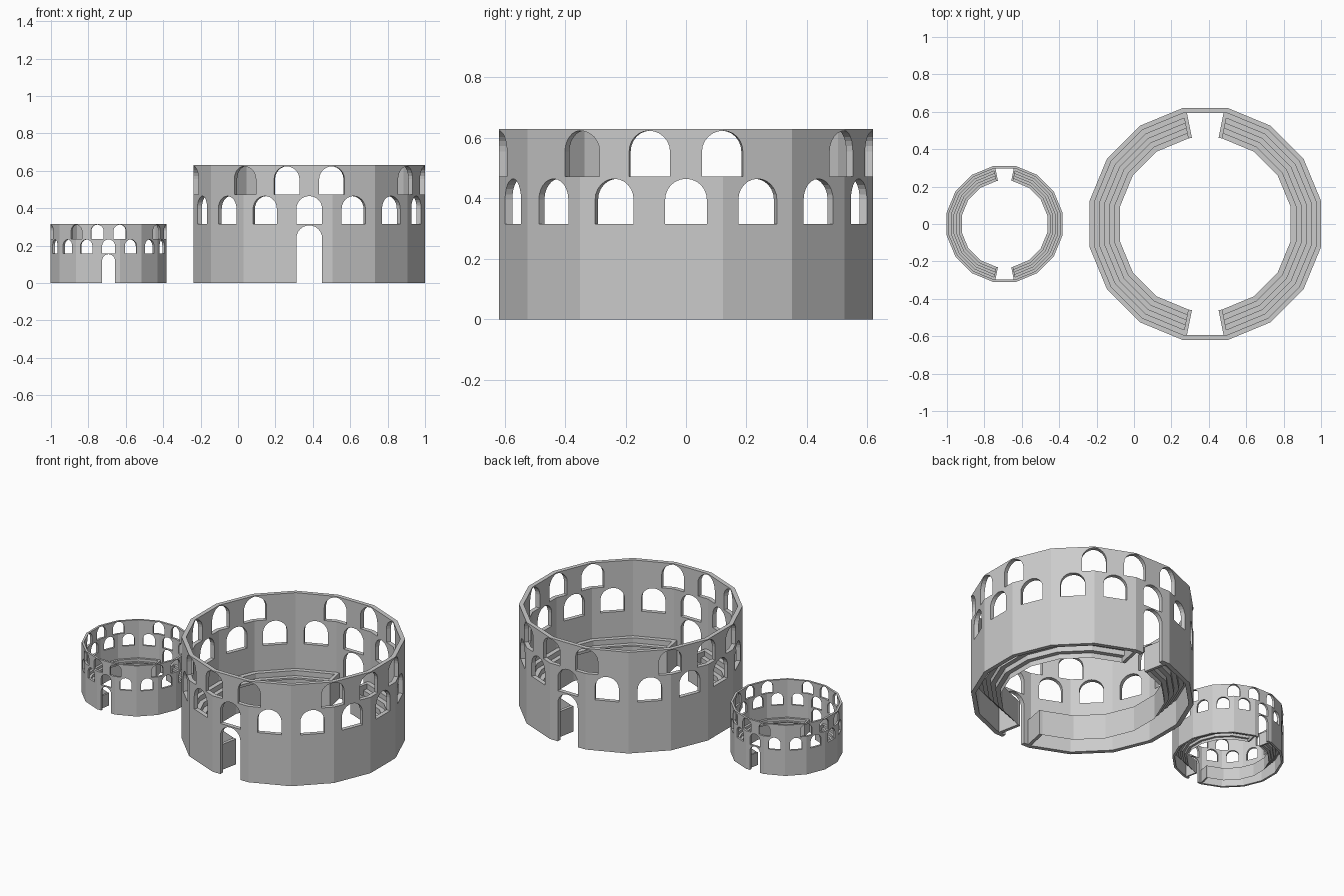
import bpy, bmesh, math
from mathutils import Matrix, Vector

if "Cube" in bpy.data.objects:
    bpy.data.objects.remove(bpy.data.objects["Cube"])

N = 16
STEP = 2 * math.pi / N
HALF = STEP / 2
OUTER, INNER, ARENA = 0.619, 0.593, 0.457   # distances to the flats
HEIGHT, SEAT_TOP = 0.63, 0.158
BIG, SMALL = (0.381, 1.0), (-0.692, 0.5)    # x position and scale


def ring_point(apothem, z, angle):
    r = apothem / math.cos(HALF)
    return Vector((r * math.cos(angle), r * math.sin(angle), z))


def sweep(bm, profile, angles, closed_profile=False, closed_ring=False):
    rings = [[bm.verts.new(ring_point(a, z, t)) for a, z in profile] for t in angles]
    n, m = len(profile), len(rings)
    for i in range(m if closed_ring else m - 1):
        p, q = rings[i], rings[(i + 1) % m]
        for j in range(n if closed_profile else n - 1):
            k = (j + 1) % n
            bm.faces.new((p[j], q[j], q[k], p[k]))


def prism(bm, outline, direction):
    base = [bm.verts.new(p) for p in outline]
    face = bm.faces.new(base)
    out = bmesh.ops.extrude_face_region(bm, geom=[face])
    bmesh.ops.translate(bm, vec=direction,
                        verts=[g for g in out["geom"] if isinstance(g, bmesh.types.BMVert)])


def make(name, bm, fix_normals=True):
    if fix_normals:
        bmesh.ops.recalc_face_normals(bm, faces=bm.faces)
    mesh = bpy.data.meshes.new(name)
    bm.to_mesh(mesh)
    bm.free()
    ob = bpy.data.objects.new(name, mesh)
    bpy.context.collection.objects.link(ob)
    return ob


def arch(bm, angle, z0, z1, half_width=0.069):
    spring = z1 - half_width
    pts = [(-half_width, z0), (half_width, z0)]
    pts += [(half_width * math.cos(math.pi * i / 12),
             spring + half_width * math.sin(math.pi * i / 12)) for i in range(13)]
    turn = Matrix.Rotation(angle, 3, 'Z')
    prism(bm, [turn @ Vector((0.54, y, z)) for y, z in pts], turn @ Vector((0.15, 0, 0)))


# outer wall
bm = bmesh.new()
sweep(bm, [(INNER, 0), (OUTER, 0), (OUTER, HEIGHT), (INNER, HEIGHT)],
      [HALF + i * STEP for i in range(N)], True, True)
wall = make("arena_wall", bm)

# arched openings: lower row on flats, upper row on corners, two doors
bm = bmesh.new()
for i in range(N):
    arch(bm, i * STEP, 0.315, 0.465)
    if i % 4 != 1:
        arch(bm, HALF + i * STEP, 0.473, 0.624)
for angle in (-math.pi / 2, math.pi / 2):
    arch(bm, angle, -0.05, 0.308)
cutter = make("opening_cutter", bm)
cutter.hide_render = True
mod = wall.modifiers.new("openings", 'BOOLEAN')
mod.operation, mod.solver, mod.object = 'DIFFERENCE', 'EXACT', cutter
bpy.context.view_layer.update()
cut_mesh = bpy.data.meshes.new_from_object(wall.evaluated_get(bpy.context.evaluated_depsgraph_get()))
wall.modifiers.clear()
wall.data = cut_mesh
bpy.data.objects.remove(cutter)

# stepped seating, open underneath, on both sides of the doors
STEPS = 5
tread, rise = (INNER - ARENA) / STEPS, SEAT_TOP / STEPS
stairs = [(ARENA, 0)]
for i in range(STEPS):
    stairs += [(ARENA + i * tread, (i + 1) * rise), (ARENA + (i + 1) * tread, (i + 1) * rise)]
sides = [[start + HALF + i * STEP for i in range(8)] for start in (-math.pi / 2, math.pi / 2)]
bm = bmesh.new()
for angles in sides:
    sweep(bm, stairs, angles)
bmesh.ops.reverse_faces(bm, faces=bm.faces) if bm.faces else None
seating = make("seating_steps", bm, False)

# thin barrier around the arena
bm = bmesh.new()
for angles in sides:
    sweep(bm, [(ARENA, rise), (ARENA, SEAT_TOP)], angles)
barrier = make("arena_barrier", bm, False)

# passage walls closing the seating ends beside each door
bm = bmesh.new()
for door in (-math.pi / 2, math.pi / 2):
    for side in (-1, 1):
        angle = door + side * HALF
        a, b = ring_point(ARENA, 0, angle), ring_point(INNER, 0, angle)
        inward = Vector((math.sin(angle), -math.cos(angle), 0)) * 0.02 * side
        prism(bm, [a, b, b + inward, a + inward], Vector((0, 0, SEAT_TOP)))
passage = make("passage_walls", bm)

# place the large arena and its half-size copy
for part in (wall, seating, barrier, passage):
    copy = part.copy()
    copy.name = "small_" + part.name
    bpy.context.collection.objects.link(copy)
    for ob, (x, s) in ((part, BIG), (copy, SMALL)):
        ob.location.x = x
        ob.scale = (s, s, s)
